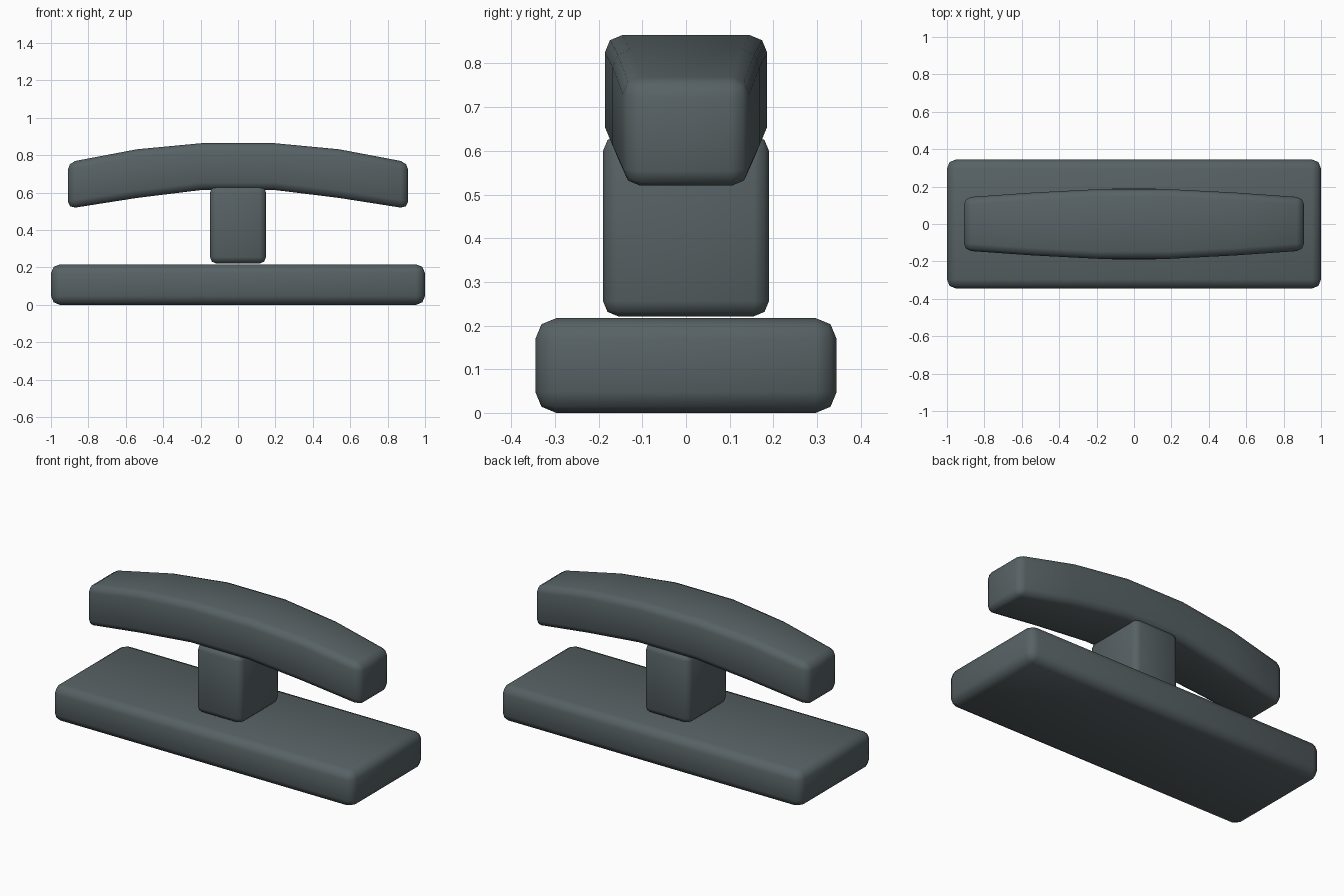
import bpy
import bmesh

cube = bpy.data.objects.get("Cube")
if cube:
    bpy.data.objects.remove(cube, do_unlink=True)

slate = bpy.data.materials.new("dark slate grey")
slate.use_nodes = True
colour = (0.095, 0.12, 0.128, 1)
slate.diffuse_color = colour
slate.node_tree.nodes["Principled BSDF"].inputs["Base Color"].default_value = colour


def loft(name, sections, bevel):
    """Box lofted along x through (x, half depth, bottom, top) sections, with rounded edges."""
    bm = bmesh.new()
    rings = []
    for x, half, low, high in sections:
        corners = ((-half, low), (half, low), (half, high), (-half, high))
        rings.append([bm.verts.new((x, y, z)) for y, z in corners])
    for a, b in zip(rings, rings[1:]):
        for i in range(4):
            j = (i + 1) % 4
            bm.faces.new((a[i], a[j], b[j], b[i]))
    bm.faces.new(rings[0])
    bm.faces.new(rings[-1])
    bmesh.ops.recalc_face_normals(bm, faces=bm.faces)
    mesh = bpy.data.meshes.new(name)
    bm.to_mesh(mesh)
    bm.free()
    mesh.materials.append(slate)
    for face in mesh.polygons:
        face.use_smooth = True
    obj = bpy.data.objects.new(name, mesh)
    bpy.context.collection.objects.link(obj)
    mod = obj.modifiers.new("rounded edges", "BEVEL")
    mod.width = bevel
    mod.segments = 2
    mod.limit_method = "ANGLE"
    mod.angle_limit = 0.8
    return obj


def mirrored(half_sections):
    """Repeat sections of the +x half on the -x side."""
    return [(-x, *rest) for x, *rest in reversed(half_sections)] + half_sections


# Flat base slab
loft("base", mirrored([(1.0, 0.345, 0.0, 0.217)]), 0.048)

# Upright stem, sunk slightly into the grip
loft("stem", mirrored([(0.15, 0.19, 0.221, 0.635)]), 0.035)

# Arched grip, narrowing toward both ends
loft("grip", mirrored([
    (0.19, 0.186, 0.615, 0.865),
    (0.54, 0.168, 0.572, 0.832),
    (0.91, 0.142, 0.514, 0.762),
]), 0.04)
